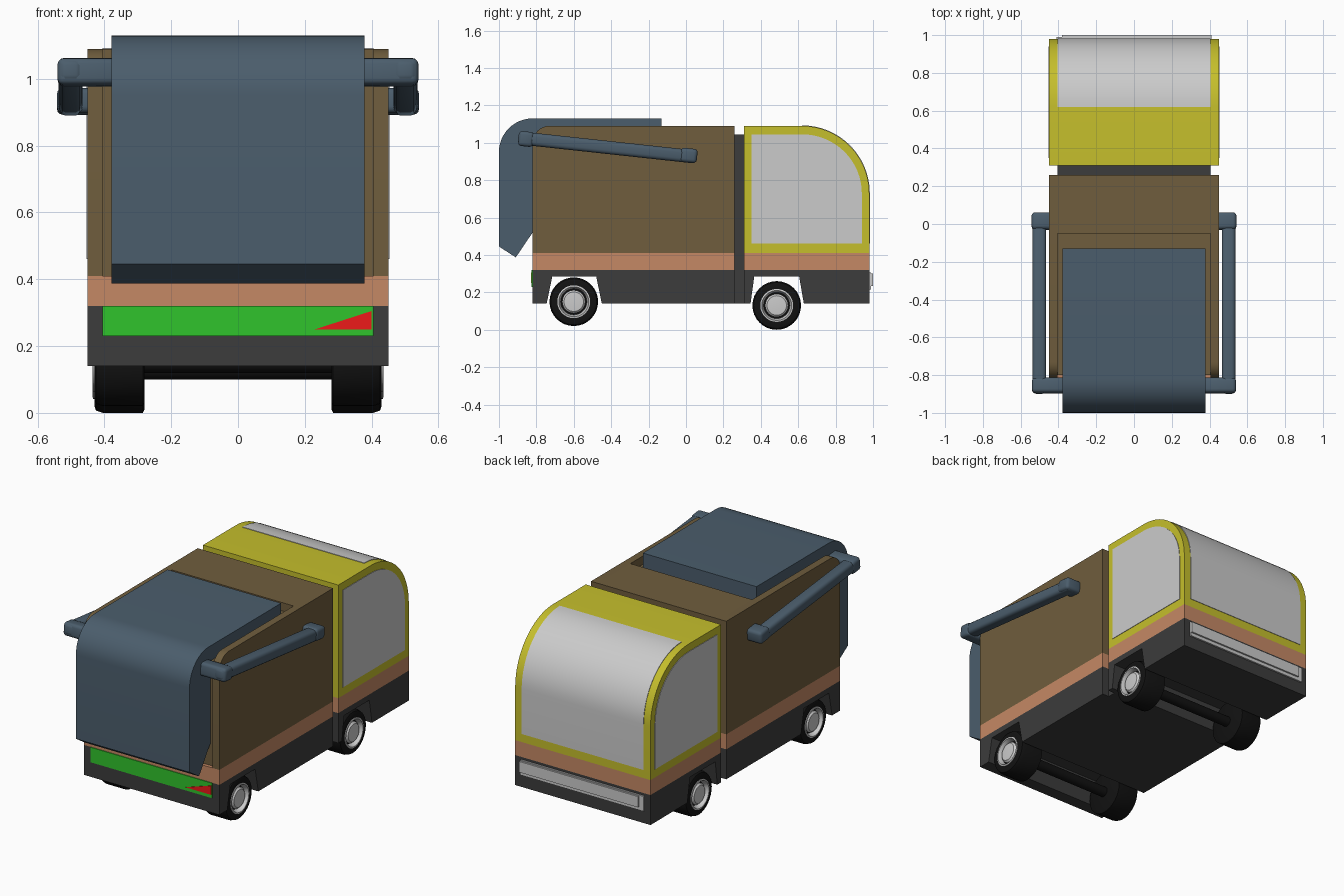
import bpy, bmesh
from math import sin, cos, pi, radians
from mathutils import Matrix, Vector

if "Cube" in bpy.data.objects:
    bpy.data.objects.remove(bpy.data.objects["Cube"])


def material(name, r, g, b):
    m = bpy.data.materials.new(name)
    m.diffuse_color = (r, g, b, 1)
    m.use_nodes = True
    m.node_tree.nodes["Principled BSDF"].inputs["Base Color"].default_value = m.diffuse_color
    return m


BROWN = material("brown", .16, .11, .047)
YELLOW = material("yellow", .56, .52, .025)
SALMON = material("salmon", .56, .25, .13)
BLUE = material("slate_blue", .07, .11, .15)
DARK = material("dark", .045, .045, .045)
BLACK = material("black", .006, .006, .006)
GREEN = material("green", .03, .55, .025)
RED = material("red", .85, .01, .01)


def finish(bm, name, mat=None, mirror=False):
    bmesh.ops.recalc_face_normals(bm, faces=bm.faces)
    me = bpy.data.meshes.new(name)
    bm.to_mesh(me)
    bm.free()
    ob = bpy.data.objects.new(name, me)
    bpy.context.collection.objects.link(ob)
    if mat:
        me.materials.append(mat)
    bpy.ops.object.select_all(action='DESELECT')
    ob.select_set(True)
    bpy.context.view_layer.objects.active = ob
    bpy.ops.object.shade_smooth_by_angle(angle=radians(30))
    if mirror:
        ob.modifiers.new("Mirror", 'MIRROR').use_axis = (True, False, False)
    return ob


def extrude_x(name, profile, x0, x1, mat=None, mirror=False):
    """Closed (y, z) outline pushed from x0 to x1."""
    bm = bmesh.new()
    f = bm.faces.new([bm.verts.new((x0, y, z)) for y, z in profile])
    ext = bmesh.ops.extrude_face_region(bm, geom=[f])
    vs = [v for v in ext["geom"] if isinstance(v, bmesh.types.BMVert)]
    bmesh.ops.translate(bm, vec=(x1 - x0, 0, 0), verts=vs)
    return finish(bm, name, mat, mirror)


def box(name, lo, hi, mat=None, bevel=0, tilt=0, mirror=False):
    lo, hi = Vector(lo), Vector(hi)
    bm = bmesh.new()
    bmesh.ops.create_cube(bm, size=1, matrix=Matrix.Diagonal((*(hi - lo), 1)))
    if bevel:
        bmesh.ops.bevel(bm, geom=bm.edges[:], offset=bevel, segments=3, profile=.5, affect='EDGES')
    bmesh.ops.transform(bm, verts=bm.verts,
                        matrix=Matrix.Translation((lo + hi) / 2) @ Matrix.Rotation(tilt, 4, 'X'))
    return finish(bm, name, mat, mirror)


def arc(cy, cz, ry, rz, a0, a1, n=12):
    return [(cy + ry * cos(radians(a0 + (a1 - a0) * i / n)),
             cz + rz * sin(radians(a0 + (a1 - a0) * i / n))) for i in range(n + 1)]


def lathe(name, profile, cy, cz, mat=None):
    """(x, radius) outline spun about the axle, mirrored to both sides."""
    bm = bmesh.new()
    vs = [bm.verts.new((x, cy, cz + r)) for x, r in profile]
    es = [bm.edges.new(p) for p in zip(vs, vs[1:])]
    bmesh.ops.spin(bm, geom=vs + es, cent=(0, cy, cz), axis=(1, 0, 0),
                   angle=2 * pi, steps=32, use_duplicate=False)
    bmesh.ops.remove_doubles(bm, verts=bm.verts, dist=1e-5)
    return finish(bm, name, mat, True)


# chassis with through-going wheel arches
extrude_x("rear_chassis", [(-.82, .14), (-.745, .14), (-.715, .285), (-.48, .285), (-.45, .14),
                           (.26, .14), (.26, .32), (-.82, .32)], -.45, .45, DARK)
extrude_x("cab_chassis", [(.31, .14), (.345, .14), (.365, .285), (.605, .285), (.63, .14),
                          (.98, .14), (.98, .32), (.31, .32)], -.45, .45, DARK)
box("cab_gap_panel", (-.405, .25, .14), (.405, .32, 1.045), DARK)

# salmon stripe
box("rear_stripe", (-.45, -.82, .32), (.45, .26, .41), SALMON)
box("cab_stripe", (-.45, .31, .32), (.45, .98, .41), SALMON)

# container: core with sunken roof, and side plates with rounded rear corner
extrude_x("container_core", [(-.8, .41), (.26, .41), (.26, 1.09), (-.05, 1.09), (-.05, 1.04), (-.8, 1.04)],
          -.405, .405, BROWN)
extrude_x("container_side", [(-.82, .41), (.26, .41), (.26, 1.09)] + arc(-.73, 1.0, .09, .09, 90, 180, 8),
          .405, .45, BROWN, True)

# rear loading hopper
extrude_x("rear_hopper", [(-.13, 1.035), (-.13, 1.13)] + arc(-.82, .95, .18, .18, 90, 180)
          + [(-1, .445), (-.91, .387), (-.82, .52), (-.79, .56), (-.79, 1.035)], -.378, .378, BLUE)

# lifting arms
box("arm_bar", (.465, -.90, .94), (.537, .06, 1.01), BLUE, .02, -.108, True)
box("arm_rear_link", (.36, -.895, .98), (.54, -.815, 1.06), BLUE, .018, -.108, True)
box("arm_front_pivot", (.43, -.03, .895), (.542, .06, .97), BLUE, .018, -.108, True)

# cab with rounded nose
extrude_x("cab", [(.98, .41), (.31, .41), (.31, 1.09)] + arc(.62, .73, .36, .36, 90, 0, 16),
          -.45, .45, YELLOW)
extrude_x("side_window", [(.94, .46), (.35, .46), (.35, 1.045)] + arc(.62, .73, .32, .315, 90, 0, 16),
          .44, .453, None, True)
extrude_x("windshield", [(.983, .46)] + arc(.62, .73, .363, .363, 0, 90, 16)
          + arc(.62, .73, .35, .35, 90, 0, 16) + [(.97, .46)], -.405, .405)

# bumper and rear plate
box("front_bumper", (-.41, .97, .215), (.41, .99, .305))
box("front_bumper_strip", (-.38, .98, .235), (.41, 1.0, .30))
box("rear_plate", (-.405, -.825, .23), (.405, -.80, .32), GREEN)
bm = bmesh.new()
bot = [bm.verts.new((x, -.828, z)) for x, z in ((.23, .25), (.4, .25), (.4, .305))]
top = [bm.verts.new((v.co.x, -.82, v.co.z)) for v in bot]
bm.faces.new(bot)
bm.faces.new(top)
for i in range(3):
    j = (i + 1) % 3
    bm.faces.new((bot[i], bot[j], top[j], top[i]))
finish(bm, "rear_marker", RED)

# wheels and axles
for end, cy, cz in (("rear", -.6, .15), ("front", .485, .13)):
    lathe(end + "_tyre", [(.28, 0), (.28, .12), (.285, .13), (.405, .13), (.425, .123), (.43, .11),
                          (.43, .085), (.405, .08), (.405, 0)], cy, cz, BLACK)
    lathe(end + "_rim", [(.40, .088), (.434, .088), (.436, .08), (.412, .07), (.40, .07)], cy, cz)
    lathe(end + "_hub", [(.40, .062), (.42, .062), (.43, .052), (.434, 0)], cy, cz)
    lathe(end + "_axle", [(0, .03), (.29, .03)], cy, cz, BLACK)
